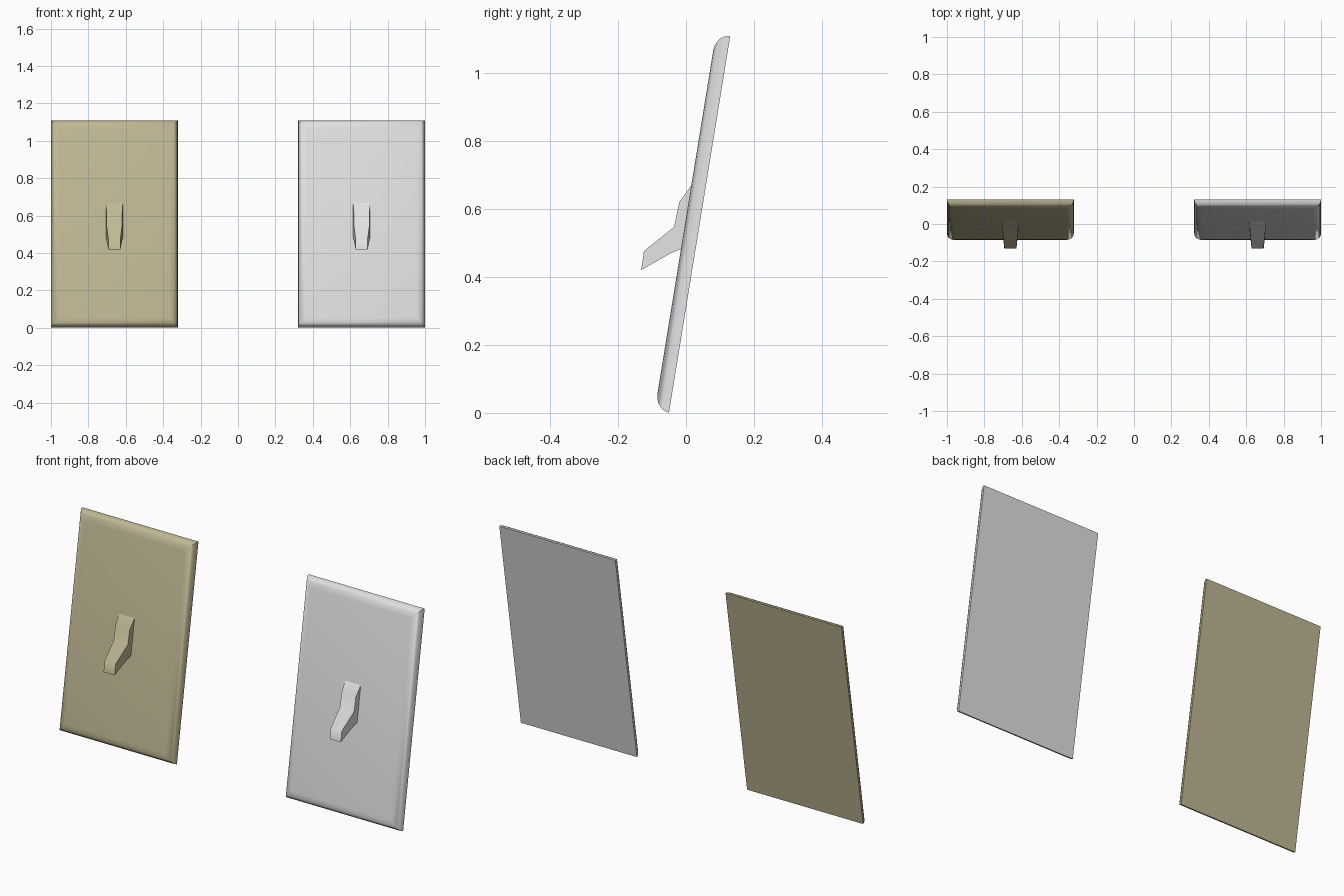
import bpy, bmesh, math
from mathutils import Vector

if "Cube" in bpy.data.objects:
    bpy.data.objects.remove(bpy.data.objects["Cube"])

TILT = math.atan2(0.18, 1.107)
UP = Vector((0, math.sin(TILT), math.cos(TILT)))        # along the plate
OUT = Vector((0, -math.cos(TILT), math.sin(TILT)))      # out of the plate front
BASE = Vector((0, -0.05, 0.001))                        # lower back edge
W, H, DEPTH, ROUND = 0.678, 1.122, 0.0425, 0.05


def material(name, rgb):
    m = bpy.data.materials.new(name)
    m.diffuse_color = (*rgb, 1)
    m.use_nodes = True
    m.node_tree.nodes["Principled BSDF"].inputs["Base Color"].default_value = m.diffuse_color
    return m


def finish(bm, name, mat):
    bmesh.ops.recalc_face_normals(bm, faces=bm.faces)
    me = bpy.data.meshes.new(name)
    bm.to_mesh(me)
    bm.free()
    ob = bpy.data.objects.new(name, me)
    bpy.context.collection.objects.link(ob)
    me.materials.append(mat)
    bpy.ops.object.select_all(action='DESELECT')
    bpy.context.view_layer.objects.active = ob
    ob.select_set(True)
    bpy.ops.object.shade_smooth_by_angle(angle=math.radians(46))


def bridge(bm, a, b):
    n = len(a)
    for i in range(n):
        bm.faces.new((a[i], a[(i + 1) % n], b[(i + 1) % n], b[i]))


def wall_plate(name, cx, mat):
    # stacked rectangles following a quarter ellipse round the front edge
    bm = bmesh.new()
    rings = []
    steps = 5
    for k in range(steps + 1):
        t = math.pi / 2 * k / steps
        s, n = ROUND * (1 - math.cos(t)), DEPTH * math.sin(t)
        x, lo, hi = W / 2 - s * 0.9, s, H - s
        rings.append([bm.verts.new(BASE + Vector((cx + px, 0, 0)) + UP * v + OUT * n)
                      for px, v in ((-x, lo), (x, lo), (x, hi), (-x, hi))])
    for a, b in zip(rings, rings[1:]):
        bridge(bm, a, b)
    bm.faces.new(rings[0])
    bm.faces.new(rings[-1])
    finish(bm, name, mat)


def toggle(name, cx, mat):
    # side profile (y, z), narrowing towards the tip
    profile = [(0.03, 0.69), (0.015, 0.668), (-0.02, 0.62), (-0.035, 0.547),
               (-0.1235, 0.476), (-0.132, 0.42), (-0.044, 0.47),
               (-0.015, 0.482), (0.01, 0.49)]
    bm = bmesh.new()
    sides = []
    for sgn in (-1, 1):
        ring = []
        for y, z in profile:
            out = (Vector((0, y, z)) - BASE).dot(OUT) - DEPTH
            ring.append(bm.verts.new((cx + sgn * (0.0455 - 0.125 * out), y, z)))
        sides.append(ring)
    bridge(bm, *sides)
    for ring in sides:
        bm.faces.new(ring)
    finish(bm, name, mat)


ivory = material("ivory_beige", (0.53, 0.48, 0.30))
white = material("light_grey", (0.75, 0.75, 0.75))
for label, cx, mat in (("beige", -0.661, ivory), ("white", 0.661, white)):
    wall_plate(label + "_wall_plate", cx, mat)
    toggle(label + "_switch_toggle", cx, mat)
